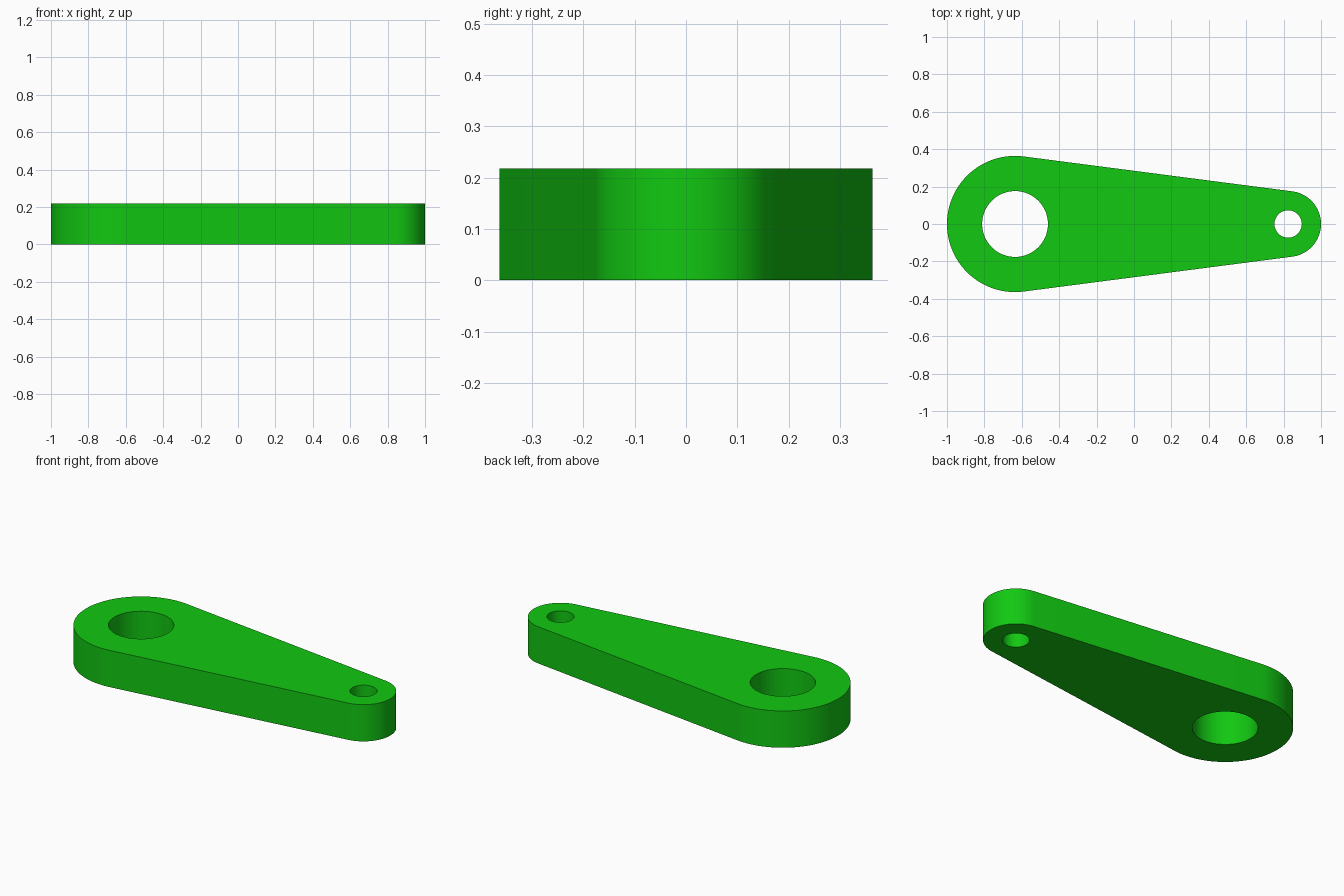
import bpy, bmesh
from math import acos, cos, sin, pi, radians

if "Cube" in bpy.data.objects:
    bpy.data.objects.remove(bpy.data.objects["Cube"])

HEIGHT = 0.218
BIG_X, BIG_R, BIG_HOLE = -0.636, 0.364, 0.176
SMALL_X, SMALL_R, SMALL_HOLE = 0.824, 0.176, 0.073


def arc(cx, r, a0, a1, n):
    """Points n steps along an arc centred on the x axis."""
    return [(cx + r * cos(a0 + (a1 - a0) * i / n),
             r * sin(a0 + (a1 - a0) * i / n), 0) for i in range(n + 1)]


def add_loop(bm, points):
    verts = [bm.verts.new(p) for p in points]
    return [bm.edges.new((v, verts[(i + 1) % len(verts)]))
            for i, v in enumerate(verts)]


# Tapered outline: two end arcs joined by their common tangents
tangent = acos((BIG_R - SMALL_R) / (SMALL_X - BIG_X))
outline = (arc(BIG_X, BIG_R, tangent, 2 * pi - tangent, 64)
           + arc(SMALL_X, SMALL_R, -tangent, tangent, 48))

bm = bmesh.new()
edges = add_loop(bm, outline)
# Large and small through holes
for x, r in ((BIG_X, BIG_HOLE), (SMALL_X, SMALL_HOLE)):
    edges += add_loop(bm, arc(x, r, 0, 2 * pi, 64)[:-1])

# Fill the flat profile and extrude it into a plate
bmesh.ops.triangle_fill(bm, edges=edges, use_beauty=True, normal=(0, 0, 1))
ret = bmesh.ops.extrude_face_region(bm, geom=bm.faces[:], use_keep_orig=True)
top = [g for g in ret["geom"] if isinstance(g, bmesh.types.BMVert)]
bmesh.ops.translate(bm, verts=top, vec=(0, 0, HEIGHT))
bmesh.ops.recalc_face_normals(bm, faces=bm.faces[:])

mesh = bpy.data.meshes.new("lever_arm")
bm.to_mesh(mesh)
bm.free()
arm = bpy.data.objects.new("lever_arm", mesh)
bpy.context.collection.objects.link(arm)

green = bpy.data.materials.new("green")
green.diffuse_color = (0.006, 0.578, 0.006, 1)
green.use_nodes = True
green.node_tree.nodes["Principled BSDF"].inputs["Base Color"].default_value = green.diffuse_color
mesh.materials.append(green)

bpy.context.view_layer.objects.active = arm
arm.select_set(True)
bpy.ops.object.shade_smooth_by_angle(angle=radians(30))
